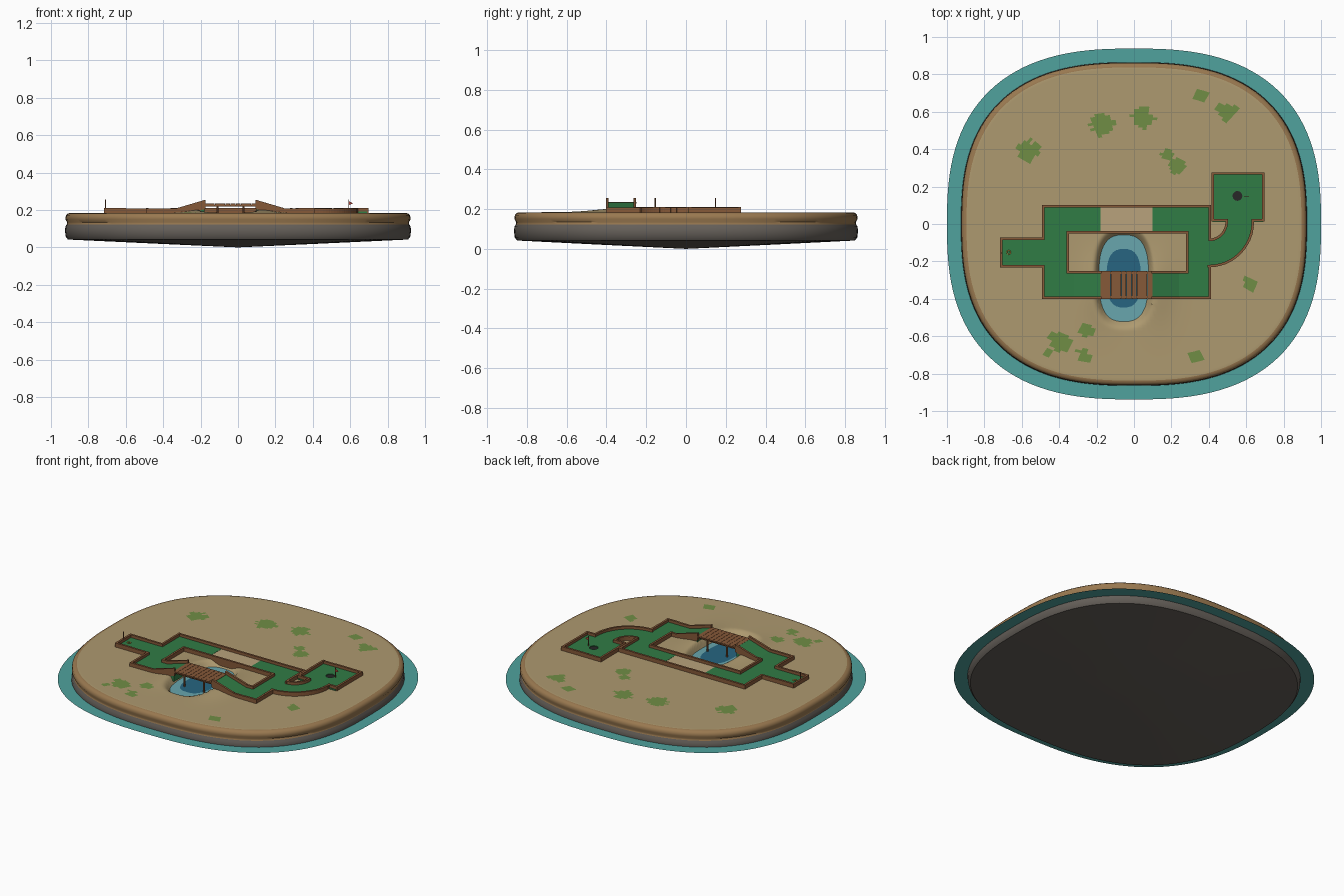
import bpy, bmesh, math, random
from mathutils import Vector

if "Cube" in bpy.data.objects:
    bpy.data.objects.remove(bpy.data.objects["Cube"])

random.seed(4)
MATS = {}


def mat(name, r, g, b):
    m = bpy.data.materials.new(name)
    m.diffuse_color = (r, g, b, 1)
    m.use_nodes = True
    m.node_tree.nodes["Principled BSDF"].inputs["Base Color"].default_value = m.diffuse_color
    MATS[name] = m


for spec in [("sand", .42, .32, .16), ("grass", .16, .27, .06), ("cliff", .32, .19, .08),
             ("rock", .13, .115, .10), ("sea", .08, .36, .34), ("turf", .03, .20, .06),
             ("wood", .24, .10, .04), ("deep", .02, .13, .22), ("shallow", .14, .38, .42),
             ("dark", .02, .02, .02), ("bunker", .48, .36, .20), ("red", .45, .06, .04),
             ("gold", .55, .30, .05)]:
    mat(*spec)


def finish(name, bm, mats, smooth=False):
    bmesh.ops.recalc_face_normals(bm, faces=bm.faces)
    me = bpy.data.meshes.new(name)
    bm.to_mesh(me)
    bm.free()
    ob = bpy.data.objects.new(name, me)
    bpy.context.collection.objects.link(ob)
    for m in mats:
        me.materials.append(MATS[m])
    if smooth:
        bpy.ops.object.select_all(action='DESELECT')
        ob.select_set(True)
        bpy.context.view_layer.objects.active = ob
        bpy.ops.object.shade_smooth_by_angle(angle=math.radians(40))
    return ob


def loft(bm, low, high):
    """Closed prism between two matching point loops."""
    a = [bm.verts.new(p) for p in low]
    b = [bm.verts.new(p) for p in high]
    bm.faces.new(a)
    bm.faces.new(b)
    for i in range(len(a)):
        j = (i + 1) % len(a)
        bm.faces.new((a[i], a[j], b[j], b[i]))


def box(bm, x0, x1, y0, y1, z0, z1, z2=None):
    """Box whose top goes from z1 at x0 to z2 at x1."""
    z2 = z1 if z2 is None else z2
    loft(bm, [(x0, y0, z0), (x1, y0, z0), (x1, y1, z0), (x0, y1, z0)],
         [(x0, y0, z1), (x1, y0, z2), (x1, y1, z2), (x0, y1, z1)])


def rod(bm, x, y, z0, z1, r, n=8):
    ring = [(x + r * math.cos(i * math.tau / n), y + r * math.sin(i * math.tau / n)) for i in range(n)]
    loft(bm, [(*p, z0) for p in ring], [(*p, z1) for p in ring])


def outline(t, a, b, n=2.6):
    c, s = math.cos(t), math.sin(t)
    k = (abs(c / a) ** n + abs(s / b) ** n) ** (-1 / n)
    return k * c, k * s


def pond_s(x, y):
    return (abs((x + .055) / .135) ** 2.7 + abs((y + .29) / .23) ** 2.7) ** (1 / 2.7)


def ground(x, y):
    """Level sand with banks under both bridge ramps and a dug-out pond."""
    bank = sum(.02 * math.exp(-((x - c) / .06) ** 2 / 2 - ((y + .33) / .12) ** 2 / 2) for c in (-.2, .12))
    t = min(1, max(0, (pond_s(x, y) - .85) / .35))
    t = t * t * (3 - 2 * t)
    return .128 * (1 - t) + (.184 + bank) * t


# Island: terrain rings, cliff rings and shallow cone underside in one surface
TUFTS = [(-.57, .39, .07), (-.17, .53, .07), (.05, .57, .065), (.35, .69, .045), (.5, .6, .06),
         (.23, .31, .05), (.18, .37, .04), (.62, -.32, .045), (.33, -.71, .05), (-.39, -.63, .065),
         (-.25, -.57, .04), (-.27, -.70, .04), (-.47, -.68, .03)]
N = 144
rings = [(i / 60 * .97, None) for i in range(1, 61)]
rings += [(.985, .181), (.997, .170), (1, .150), (.990, .134), (.992, .122), (1.0, .112),
          (1.002, .085), (.998, .058), (.985, .042), (.5, .021)]
bm = bmesh.new()
prev = None
top = bm.verts.new((0, 0, ground(0, 0)))
for s, z in rings:
    cur = []
    for i in range(N):
        x, y = outline(i * math.tau / N, .923 * s, .863 * s)
        cur.append(bm.verts.new((x, y, ground(x, y) if z is None else z)))
    for i in range(N):
        j = (i + 1) % N
        f = bm.faces.new((prev[i], prev[j], cur[j], cur[i]) if prev else (top, cur[i], cur[j]))
        c = f.calc_center_median()
        if z is None:
            f.material_index = int(any(math.hypot(c.x - u, c.y - v) < r * random.uniform(.7, 1)
                                       for u, v, r in TUFTS))
        else:
            f.material_index = 2 if c.z > .12 else 3
    prev = cur
tip = bm.verts.new((0, 0, 0))
for i in range(N):
    bm.faces.new((tip, prev[(i + 1) % N], prev[i])).material_index = 3
finish("island", bm, ["sand", "grass", "cliff", "rock"], True)

# Flat sea ring around the island
bm = bmesh.new()
loops = [[bm.verts.new((*outline(i * math.tau / N, a, b), .085)) for i in range(N)]
         for a, b in ((.915, .855), (1, .938))]
for i in range(N):
    j = (i + 1) % N
    bm.faces.new((loops[0][i], loops[0][j], loops[1][j], loops[1][i]))
finish("sea_ring", bm, ["sea"])

# Pond surface: deep centre and shallow rim
bm = bmesh.new()
loops = []
for k in (.68, 1.06):
    loops.append([bm.verts.new((x - .055, y - .29, .152)) for x, y in
                  (outline(i * math.tau / 48, .135 * k, .23 * k, 2.7) for i in range(48))])
bm.faces.new(loops[0])
for i in range(48):
    j = (i + 1) % 48
    bm.faces.new((loops[0][i], loops[0][j], loops[1][j], loops[1][i])).material_index = 1
finish("pond_water", bm, ["deep", "shallow"])

# Turf floors
G0, G = .165, .192
CX, CY, RI, RO = .40, .01, .095, .235
arc = [math.radians(-90 + 90 * i / 12) for i in range(13)]


def arc_pts(r):
    return [(CX + r * math.cos(t), CY + r * math.sin(t)) for t in arc]


bm = bmesh.new()
box(bm, -.71, -.485, -.225, -.08, G0, G)
box(bm, -.485, -.355, -.395, .095, G0, G)
box(bm, -.355, -.18, -.045, .095, G0, G)
box(bm, .10, .285, -.045, .095, G0, G)
box(bm, .285, .405, -.395, .095, G0, G)
box(bm, -.355, -.32, -.395, -.257, G0, G)
box(bm, .24, .285, -.395, -.257, G0, G)
box(bm, -.32, -.18, -.395, -.257, G0, G, .234)
box(bm, .10, .24, -.395, -.257, G0, .234, G)
bend = arc_pts(RO) + arc_pts(RI)[::-1]
loft(bm, [(*p, G0) for p in bend], [(*p, G) for p in bend])
finish("turf_lanes", bm, ["turf"])

bm = bmesh.new()
box(bm, .42, .69, .01, .27, G0, G)
green = finish("hole_green", bm, ["turf"])
bm = bmesh.new()
rod(bm, .553, .15, .1, .3, .026, 24)
cutter = finish("cup_cutter", bm, ["dark"])
cutter.hide_render = True
cutter.hide_viewport = True
mod = green.modifiers.new("cup", 'BOOLEAN')
mod.operation, mod.object, mod.solver = 'DIFFERENCE', cutter, 'EXACT'
bm = bmesh.new()
rod(bm, .553, .15, .17, .1875, .0265, 24)
finish("cup", bm, ["dark"])

bm = bmesh.new()
box(bm, -.18, .10, -.045, .095, .15, G - .001)
finish("sand_bunker", bm, ["bunker"])

# Bridge: plank deck, side beams and legs
bm = bmesh.new()
for i in range(10):
    x = -.18 + .028 * i
    box(bm, x, x + .0265, -.402, -.25, .227, .235)
for y in (-.39, -.262):
    box(bm, -.18, .10, y - .005, y + .005, .219, .2275)
    for x in (-.11, .03):
        rod(bm, x, y, .128, .222, .006)
finish("bridge", bm, ["wood"])

# Plank walls along both sides of the course
W = .209
H = .254
outer = [(-.18, -.395, H), (-.32, -.395), (-.485, -.395), (-.485, -.225), (-.71, -.225), (-.71, -.08),
         (-.485, -.08), (-.485, .095), (.405, .095), (.405, CY - RI)] + arc_pts(RI)[1:] + \
        [(.495, .02), (.42, .02), (.42, .27), (.69, .27), (.69, .02), (CX + RO, .02)] + \
    arc_pts(RO)[::-1] + [(.405, -.225), (.405, -.395), (.24, -.395), (.10, -.395, H)]
inner = [(-.18, -.257, H), (-.32, -.257), (-.355, -.257), (-.355, -.045), (.285, -.045), (.285, -.257),
         (.24, -.257), (.10, -.257, H)]
bm = bmesh.new()
for path in (outer, inner):
    pts = [Vector((p[0], p[1], p[2] if len(p) > 2 else W)) for p in path]
    for a, b in zip(pts, pts[1:]):
        flat = Vector((b.x - a.x, b.y - a.y, 0))
        if flat.length < .006:
            continue
        d = flat.normalized() * .0065
        side = Vector((-d.y, d.x, 0))
        n = max(1, round(flat.length / .1))
        for i in range(n):
            p, q = a.lerp(b, i / n), a.lerp(b, (i + 1) / n)
            if i == 0:
                p -= d
            if i == n - 1:
                q += d
            up = Vector((0, 0, random.uniform(-.0012, .0012)))
            corners = [p - side, q - side, q + side, p + side]
            loft(bm, [c - Vector((0, 0, .048)) for c in corners], [c + up for c in corners])
finish("plank_walls", bm, ["wood"])

# Tee ring, tee post, and flag
bpy.ops.mesh.primitive_torus_add(location=(-.67, -.152, G + .001), major_radius=.01, minor_radius=.0025,
                                 major_segments=16, minor_segments=6)
bpy.context.object.name = "tee_ring"
bpy.context.object.data.materials.append(MATS["gold"])
bm = bmesh.new()
rod(bm, -.708, -.155, G, .255, .003)
finish("tee_post", bm, ["wood"])
bm = bmesh.new()
rod(bm, .592, .148, G - .01, .255, .0025)
finish("flag_pole", bm, ["wood"])
bm = bmesh.new()
loft(bm, [(.592, .147, .226), (.616, .147, .236), (.592, .147, .247)],
     [(.592, .149, .226), (.616, .149, .236), (.592, .149, .247)])
finish("flag", bm, ["red"])
